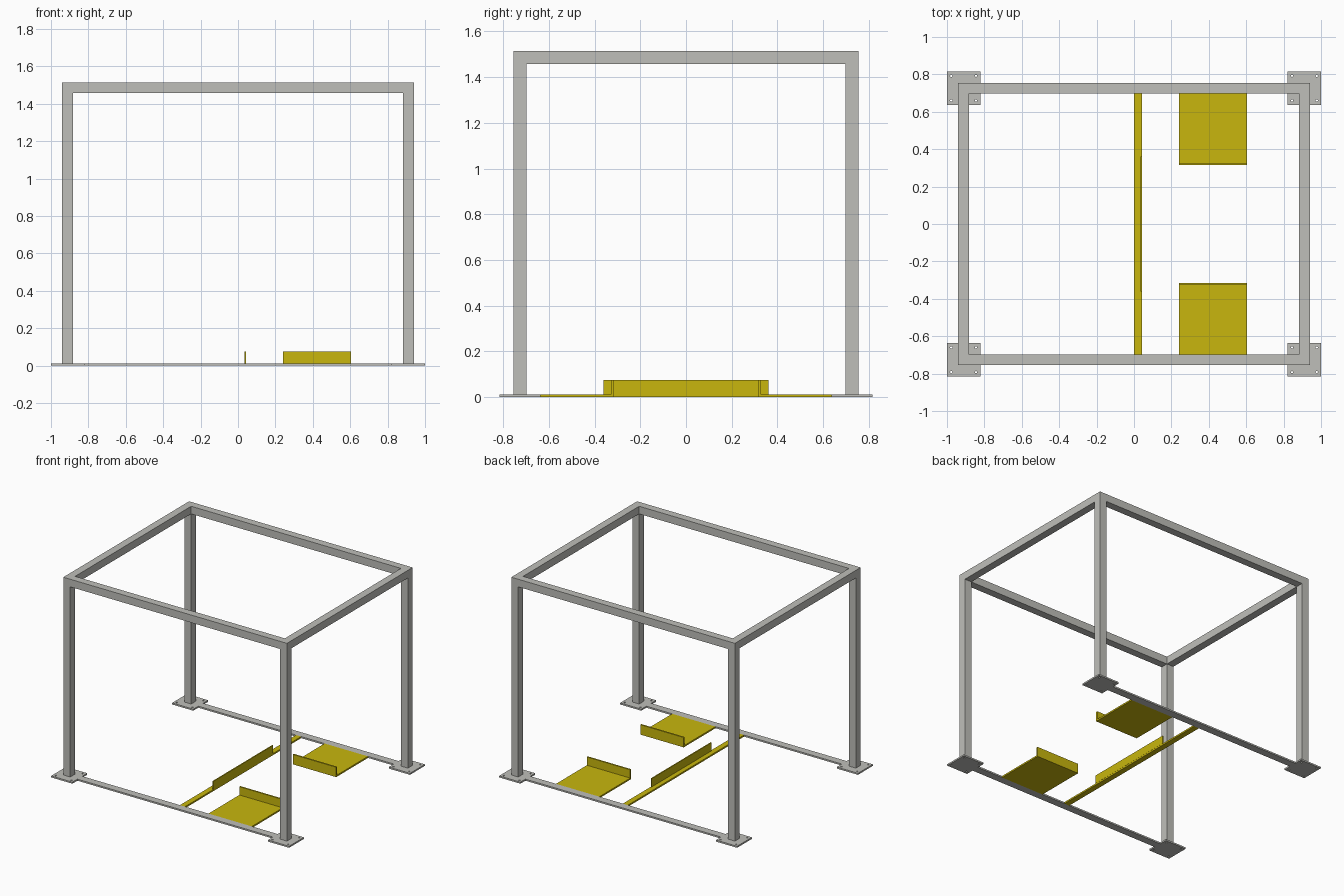
import bpy
import bmesh
from math import pi
from mathutils import Matrix

cube = bpy.data.objects.get("Cube")
if cube:
    bpy.data.objects.remove(cube, do_unlink=True)


def material(name, color):
    mat = bpy.data.materials.new(name)
    mat.use_nodes = True
    mat.diffuse_color = color
    mat.node_tree.nodes["Principled BSDF"].inputs["Base Color"].default_value = color
    return mat


steel = material("grey steel", (0.52, 0.52, 0.49, 1))
yellow = material("safety yellow", (0.58, 0.47, 0.004, 1))


def finish(name, bm, mat):
    mesh = bpy.data.meshes.new(name)
    bmesh.ops.recalc_face_normals(bm, faces=bm.faces)
    bm.to_mesh(mesh)
    bm.free()
    mesh.materials.append(mat)
    obj = bpy.data.objects.new(name, mesh)
    bpy.context.collection.objects.link(obj)
    return obj


def prism(name, outline, axis, start, end, mat):
    """Extrude a 2D outline along x or z."""
    bm = bmesh.new()
    if axis == "x":
        points = [(start, a, b) for a, b in outline]
        move = (end - start, 0, 0)
    else:
        points = [(a, b, start) for a, b in outline]
        move = (0, 0, end - start)
    face = bm.faces.new([bm.verts.new(p) for p in points])
    new = bmesh.ops.extrude_face_region(bm, geom=[face])["geom"]
    verts = [v for v in new if isinstance(v, bmesh.types.BMVert)]
    bmesh.ops.translate(bm, verts=verts, vec=move)
    return finish(name, bm, mat)


def box(name, x0, x1, y0, y1, z0, z1, mat):
    return prism(name, [(x0, y0), (x1, y0), (x1, y1), (x0, y1)], "z", z0, z1, mat)


# Main dimensions
OX, OY = 0.94, 0.755        # outer faces of the frame
TUBE = 0.058                # square tube width
IX, IY = OX - TUBE, OY - TUBE
TOP = 1.515
SHEET = 0.012               # plate thickness
LIP = 0.075                 # height of upturned edges
HALF = 0.089                # half of a foot plate
HOLE = 0.066                # bolt offset from post centre

# Mitred top frame
bm = bmesh.new()
rings = []
for hx, hy, z in ((OX, OY, TOP), (IX, IY, TOP), (IX, IY, TOP - TUBE), (OX, OY, TOP - TUBE)):
    rings.append([bm.verts.new((sx * hx, sy * hy, z))
                  for sx, sy in ((-1, -1), (1, -1), (1, 1), (-1, 1))])
for i in range(4):
    a, b = rings[i], rings[(i + 1) % 4]
    for j in range(4):
        k = (j + 1) % 4
        bm.faces.new((a[j], a[k], b[k], b[j]))
finish("top_frame", bm, steel)

# Posts and drilled foot plates
for sx, xname in ((-1, "right"), (1, "left")):
    for sy, yname in ((-1, "front"), (1, "back")):
        cx, cy = sx * (OX - TUBE / 2), sy * (OY - TUBE / 2)
        h = TUBE / 2
        box(f"{yname}_{xname}_post", cx - h, cx + h, cy - h, cy + h,
            SHEET, TOP - TUBE, steel)
        plate = box(f"{yname}_{xname}_foot_plate", cx - HALF, cx + HALF,
                    cy - HALF, cy + HALF, 0, SHEET, steel)
        bm = bmesh.new()
        for hx in (-HOLE, HOLE):
            for hy in (-HOLE, HOLE):
                bmesh.ops.create_cone(
                    bm, cap_ends=True, segments=16, radius1=0.006, radius2=0.006,
                    depth=0.1, matrix=Matrix.Translation((cx + hx, cy + hy, 0)))
        drill = finish(f"{yname}_{xname}_drill", bm, steel)
        drill.hide_render = True
        drill.hide_viewport = True
        drill.display_type = "WIRE"
        cut = plate.modifiers.new("bolt holes", "BOOLEAN")
        cut.operation = "DIFFERENCE"
        cut.solver = "EXACT"
        cut.object = drill

# Floor strips and wheel trays with upturned inner edge
inner = OX - TUBE / 2 - HALF
for s, name in ((-1, "front"), (1, "back")):
    box(f"{name}_floor_strip", -inner, inner, *sorted((s * IY, s * OY)), 0, SHEET, steel)
    edge = 0.315
    profile = [(IY, 0), (edge, 0), (edge, LIP), (edge + SHEET, LIP),
               (edge + SHEET, SHEET), (IY, SHEET)]
    prism(f"{name}_tray", [(s * y, z) for y, z in profile], "x", 0.24, 0.605, yellow)

# Cross bar with centre fin
box("cross_bar", 0, 0.036, -IY, IY, 0, SHEET, yellow)
box("cross_bar_edge", 0.036, 0.043, -IY, IY, 0, SHEET, yellow)
box("centre_fin", 0.036, 0.044, -0.36, 0.36, SHEET, LIP, yellow)
